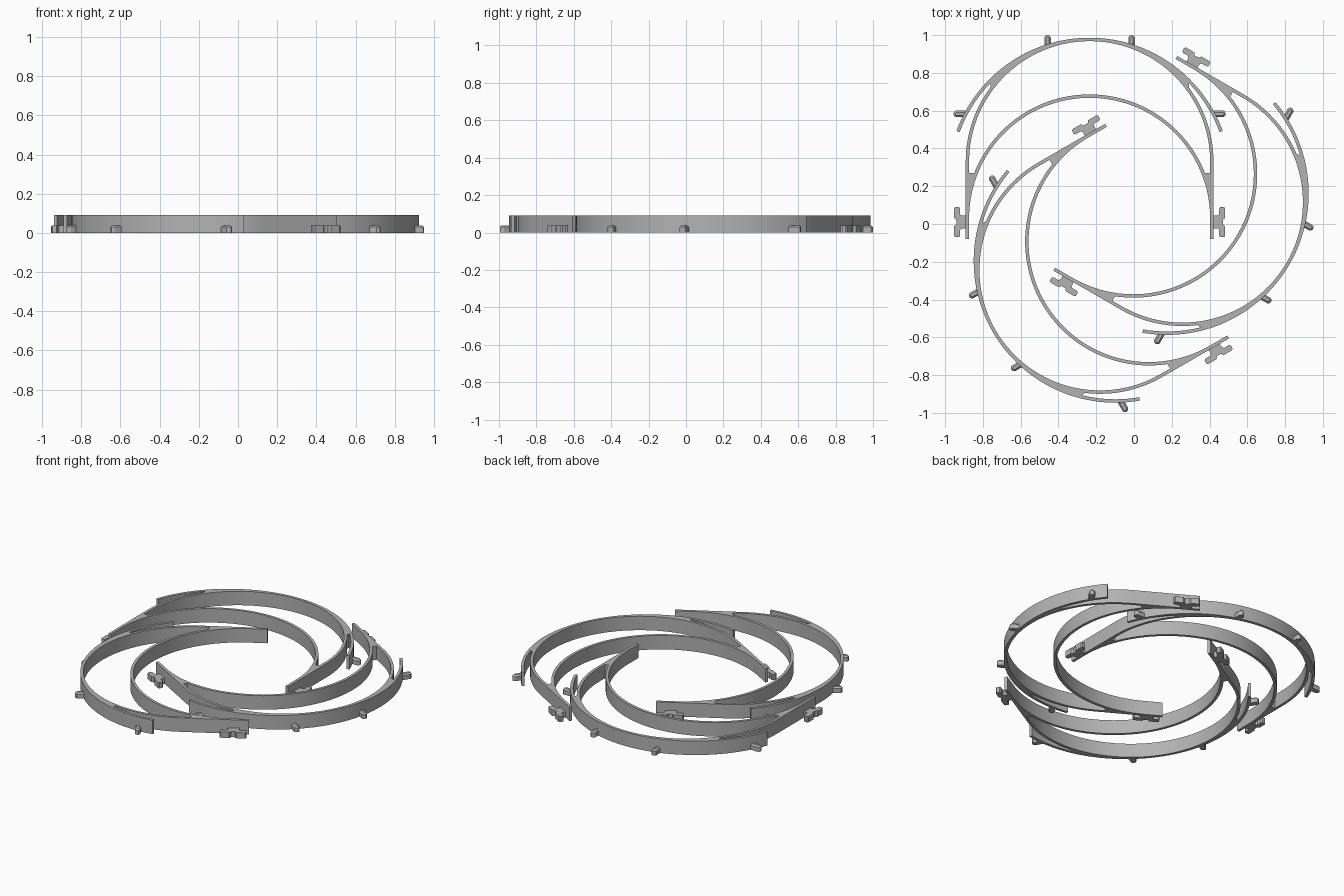
import bpy
import bmesh
from math import radians, sin, cos, sqrt
from mathutils import Vector

if "Cube" in bpy.data.objects:
    bpy.data.objects.remove(bpy.data.objects["Cube"])

HEIGHT = 0.092      # height of the bands
LOW = 0.038         # height of pegs and connectors
R = 0.647           # centre-line radius of the main bands
HALF = 0.009        # half the band thickness
BAND_Y, INNER_Y, TAIL_Y = 0.32, 0.02, -0.09
FIN_R, FIN_Y = 0.741, 0.226

grey = bpy.data.materials.new("plain grey")
grey.use_nodes = True
grey.diffuse_color = (0.45, 0.45, 0.45, 1)
grey.node_tree.nodes["Principled BSDF"].inputs["Base Color"].default_value = grey.diffuse_color


def finish(bm, name):
    bmesh.ops.recalc_face_normals(bm, faces=bm.faces)
    me = bpy.data.meshes.new(name)
    bm.to_mesh(me)
    bm.free()
    me.materials.append(grey)
    me.shade_smooth()
    me.set_sharp_from_angle(angle=radians(30))
    return me


def strip(name, side_a, side_b, mirror=False):
    """Upright wall filling the space between two plan polylines."""
    bm = bmesh.new()
    for s in ((1, -1) if mirror else (1,)):
        rows = []
        for (ax, ay), (bx, by) in zip(side_a, side_b):
            rows.append([bm.verts.new((s * x, y, z)) for x, y, z in
                         ((ax, ay, 0), (bx, by, 0), (bx, by, HEIGHT), (ax, ay, HEIGHT))])
        for p, q in zip(rows, rows[1:]):
            for i in range(4):
                j = (i + 1) % 4
                bm.faces.new((p[i], p[j], q[j], q[i]))
        bm.faces.new(rows[0])
        bm.faces.new(rows[-1])
    return finish(bm, name)


def block(name, outline, chamfer=0):
    """Low plan outline extruded upward, on both sides of the arch."""
    bm = bmesh.new()
    for s in (1, -1):
        base = bm.faces.new([bm.verts.new((s * x, y, 0)) for x, y in outline])
        ext = bmesh.ops.extrude_face_region(bm, geom=[base], use_keep_orig=True)["geom"]
        top = [v for v in ext if isinstance(v, bmesh.types.BMVert)]
        bmesh.ops.translate(bm, verts=top, vec=(0, 0, LOW))
    if chamfer:
        rim = [e for e in bm.edges if all(v.co.z > LOW / 2 for v in e.verts)]
        bmesh.ops.bevel(bm, geom=rim, offset=chamfer, segments=1, affect='EDGES')
    return finish(bm, name)


def arc(radius, cy, start, end, n=72):
    angles = [radians(start + (end - start) * i / n) for i in range(n + 1)]
    return [(radius * cos(a), cy + radius * sin(a)) for a in angles]


def peg_outline(tip, direction, length):
    """Plan of a peg with a rounded tip."""
    d = Vector(direction)
    side = Vector((-d.y, d.x))
    w = 0.017
    plan = [(-length, w), (-length, -w), (-0.012, -w), (-0.004, -w * 0.7),
            (0, -w * 0.3), (0, w * 0.3), (-0.004, w * 0.7), (-0.012, w)]
    return [Vector(tip) + d * u + side * v for u, v in plan]


# Main arch with straight tails
def arch_side(r):
    return [(r, TAIL_Y)] + arc(r, BAND_Y, 0, 180) + [(-r, TAIL_Y)]


# Webs that fill the narrow forks where bands meet
xs = [0.3 + 0.225 * i / 12 for i in range(13)]
ys = [0.02 + 0.24 * i / 12 for i in range(13)]

# Connector plan: a notched bar joined to the tail by a neck
half = [(0.65, 0.034), (0.678, 0.034), (0.686, 0.042), (0.686, 0.072), (0.692, 0.08),
        (0.712, 0.08), (0.718, 0.072), (0.718, 0.022), (0.705, 0.012)]
connector = half + [(x, -y) for x, y in reversed(half)]

parts = [
    strip("outer_band", arch_side(R - HALF), arch_side(R + HALF)),
    strip("inner_band", arc(R - HALF, INNER_Y, 0, 180), arc(R + HALF, INNER_Y, 0, 180)),
    strip("outer_fins", arc(FIN_R - HALF, FIN_Y, 20, 160), arc(FIN_R + HALF, FIN_Y, 20, 160)),
    strip("fin_webs", [(x, BAND_Y + sqrt(R * R - x * x)) for x in xs],
          [(x, FIN_Y + sqrt(FIN_R ** 2 - x * x)) for x in xs], True),
    strip("tail_webs", [(R, y) for y in ys],
          [(sqrt(R * R - (y - INNER_Y) ** 2), y) for y in ys], True),
    block("tail_connectors", connector),
    block("top_pegs", peg_outline((0.2225, 0.99), (0, 1), 0.057), 0.009),
    block("side_pegs", peg_outline((0.72, 0.573), (1, 0), 0.066), 0.009),
]

# Three interleaved copies of the arch
placements = [("back", -0.235, 0.01, 0), ("left", -0.021, 0.276, -120),
              ("right", 0.097, -0.083, 120)]
for label, x, y, turn in placements:
    for me in parts:
        ob = bpy.data.objects.new(f"{label}_{me.name}", me)
        ob.location = (x, y, 0)
        ob.rotation_euler.z = radians(turn)
        bpy.context.collection.objects.link(ob)
